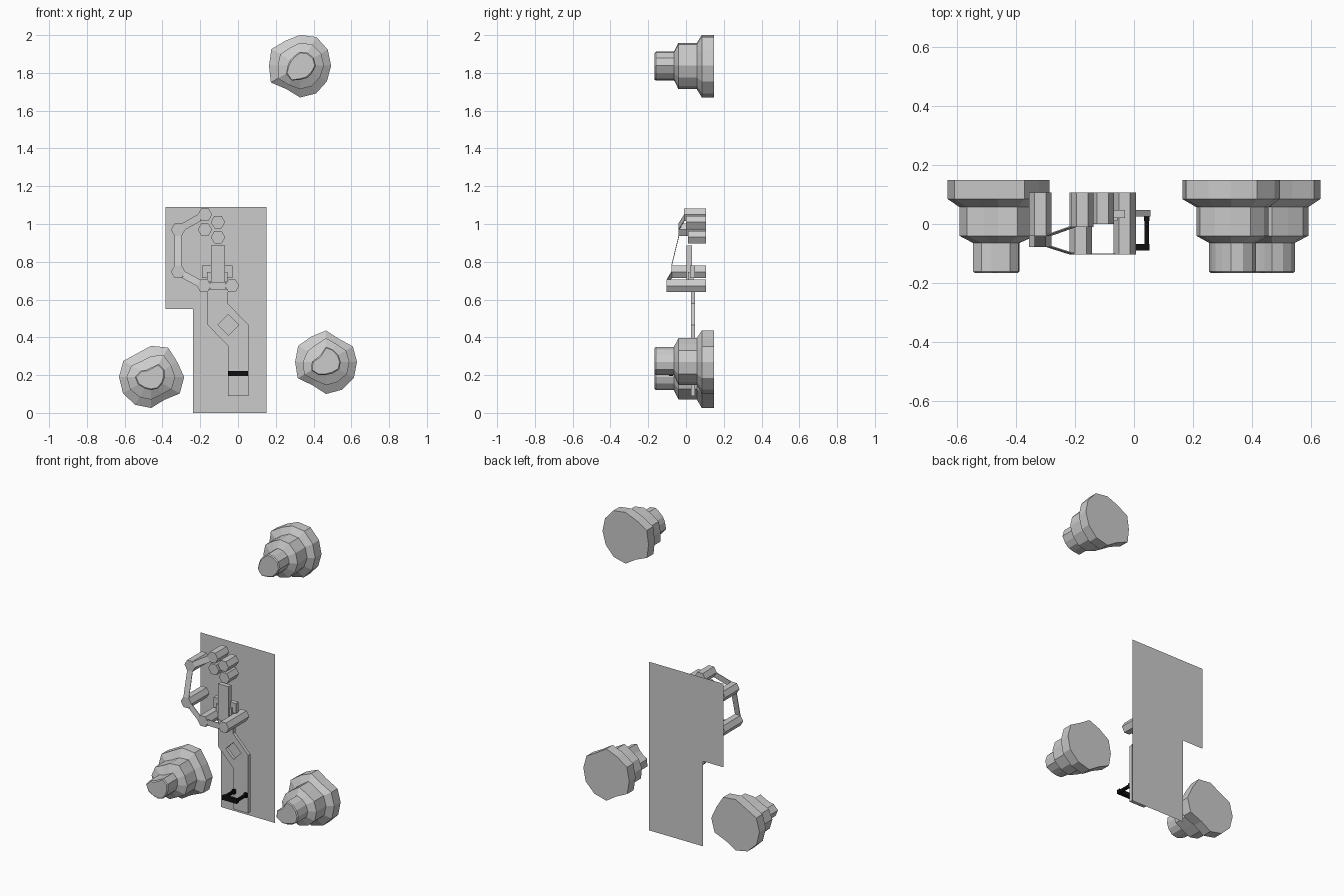
import bpy, bmesh, math
from mathutils import Vector

if "Cube" in bpy.data.objects:
    bpy.data.objects.remove(bpy.data.objects["Cube"])


def make(name, verts, faces):
    me = bpy.data.meshes.new(name)
    bm = bmesh.new()
    vs = [bm.verts.new(v) for v in verts]
    for f in faces:
        bm.faces.new([vs[i] for i in f])
    if len(faces) > 1:
        bmesh.ops.recalc_face_normals(bm, faces=bm.faces[:])
    bm.to_mesh(me)
    bm.free()
    ob = bpy.data.objects.new(name, me)
    bpy.context.collection.objects.link(ob)
    return ob


def loft(name, rings):
    """Skin a stack of equal-sized rings and cap both ends."""
    n = len(rings[0])
    verts = [p for r in rings for p in r]
    faces = [list(range(n)), list(range((len(rings) - 1) * n, len(rings) * n))]
    for k in range(len(rings) - 1):
        for i in range(n):
            j = (i + 1) % n
            faces.append([k * n + i, k * n + j, (k + 1) * n + j, (k + 1) * n + i])
    return make(name, verts, faces)


def extrude(name, pts, y0, y1):
    """Extrude an x-z outline along y."""
    return loft(name, [[(x, y, z) for x, z in pts] for y in (y0, y1)])


def box(name, x0, x1, y0, y1, z0, z1):
    return extrude(name, [(x0, z0), (x1, z0), (x1, z1), (x0, z1)], y0, y1)


# Thin L-shaped back board
outline = [(-.237, 0), (.15, 0), (.15, 1.09), (-.385, 1.09), (-.385, .55), (-.237, .55)]
make("back_board", [(x, .166, z) for x, z in outline], [range(6)])

# Stepped irregular knobs: outer and inner radii every 30 degrees (hundredths)
KNOBS = {
    "knob_left": ((-.46, .19),
                  [17.5, 16, 18, 16.5, 14.5, 17, 17, 17.2, 17, 16.4, 14, 17.5],
                  [7.3, 8, 8, 5, 4.5, 6.5, 8.5, 8, 7, 7, 7, 7]),
    "knob_right": ((.466, .27),
                   [16.4, 16.4, 14, 16.6, 15.5, 17, 16.4, 17.3, 14.3, 17, 17, 17],
                   [7.8, 7.5, 7.5, 8, 5, 5, 7.5, 9, 8, 7, 7, 8]),
    "knob_top": ((.328, 1.838),
                 [16.5, 17, 17.5, 16.3, 15.3, 17.5, 16.4, 17.8, 14.3, 16.8, 17, 16.5],
                 [8.4, 8.4, 8, 7.4, 6, 6, 6.5, 8.5, 9, 7.5, 7.5, 7.5]),
}
# (y, blend from outer to inner)
TIERS = [(.149, 0), (.084, 0), (.057, .47), (-.04, .47), (-.064, 1), (-.16, 1), (-.166, 1.07)]
for name, ((cx, cz), outer, inner) in KNOBS.items():
    rings = []
    for y, t in TIERS:
        ring = []
        for i in range(12):
            a = math.radians(30 * i)
            r = (outer[i] + (inner[i] - outer[i]) * t) / 100
            ring.append((cx + r * math.cos(a), y, cz + r * math.sin(a)))
        rings.append(ring)
    loft(name, rings)

# Zig-zag lower plate with a diamond hole
plate = extrude("lower_plate", [(-.161, .652), (-.053, .652), (-.053, .578), (.055, .466),
                                (.055, .09), (-.053, .09), (-.053, .355), (-.161, .466)], .026, .048)
cx, cz, d = -.051, .466, .055
cutter = extrude("hole_cutter", [(cx + d, cz), (cx, cz + d), (cx - d, cz), (cx, cz - d)], 0, .1)
cutter.hide_render = True
cutter.hide_set(True)
mod = plate.modifiers.new("hole", "BOOLEAN")
mod.operation = "DIFFERENCE"
mod.solver = "EXACT"
mod.object = cutter
bpy.context.view_layer.objects.active = plate
with bpy.context.temp_override(object=plate, active_object=plate):
    bpy.ops.object.modifier_apply(modifier="hole")
bpy.data.objects.remove(cutter)

# Black pull handle
black = bpy.data.materials.new("black")
black.diffuse_color = (.005, .005, .005, 1)
black.use_nodes = True
black.node_tree.nodes["Principled BSDF"].inputs["Base Color"].default_value = black.diffuse_color
parts = [box("handle_bar", -.053, .053, -.09, -.068, .195, .222)]
for s in (-1, 1):
    x = s * .043
    parts.append(box("handle_post", x - .007, x + .007, -.07, .028, .2, .217))
    parts.append(box("handle_foot", x - .01, x + .01, .01, .028, .195, .222))
for p in parts:
    p.data.materials.append(black)

# Plunger and the bracket around it
box("plunger", -.143, -.069, .002, .032, .652, .885)
extrude("bracket", [(-.19, .78), (-.03, .78), (-.03, .715), (-.055, .715), (-.055, .747),
                    (-.163, .747), (-.163, .715), (-.19, .715)], .02, .048)
box("neck", -.163, -.055, .01, .04, .695, .747)

# Hexagonal pegs (x, z, front y)
PEGS = [(-.175, 1.05, -.01), (-.317, .97, -.04), (-.317, .747, -.078), (-.18, .673, -.103),
        (-.032, .673, -.103), (-.106, 1.01, .0), (-.175, .97, .0), (-.106, .93, .01)]
for x, z, y in PEGS:
    pts = [(x + .038 * math.cos(i * math.pi / 3), z + .038 * math.sin(i * math.pi / 3)) for i in range(6)]
    extrude("hex_peg", pts, y, .107)

# Thin links joining the front faces of the first five pegs
for (x0, z0, y0), (x1, z1, y1) in zip(PEGS[:4], PEGS[1:5]):
    a, b = Vector((x0, y0, z0)), Vector((x1, y1, z1))
    u = Vector((x1 - x0, 0, z1 - z0)).normalized()
    side = Vector((-u.z, 0, u.x)) * .019
    a, b = a + u * .033, b - u * .033
    t = Vector((0, .004, 0))
    loft("link", [[tuple(p) for p in (c + side, c - side, c - side + t, c + side + t)] for c in (a, b)])
